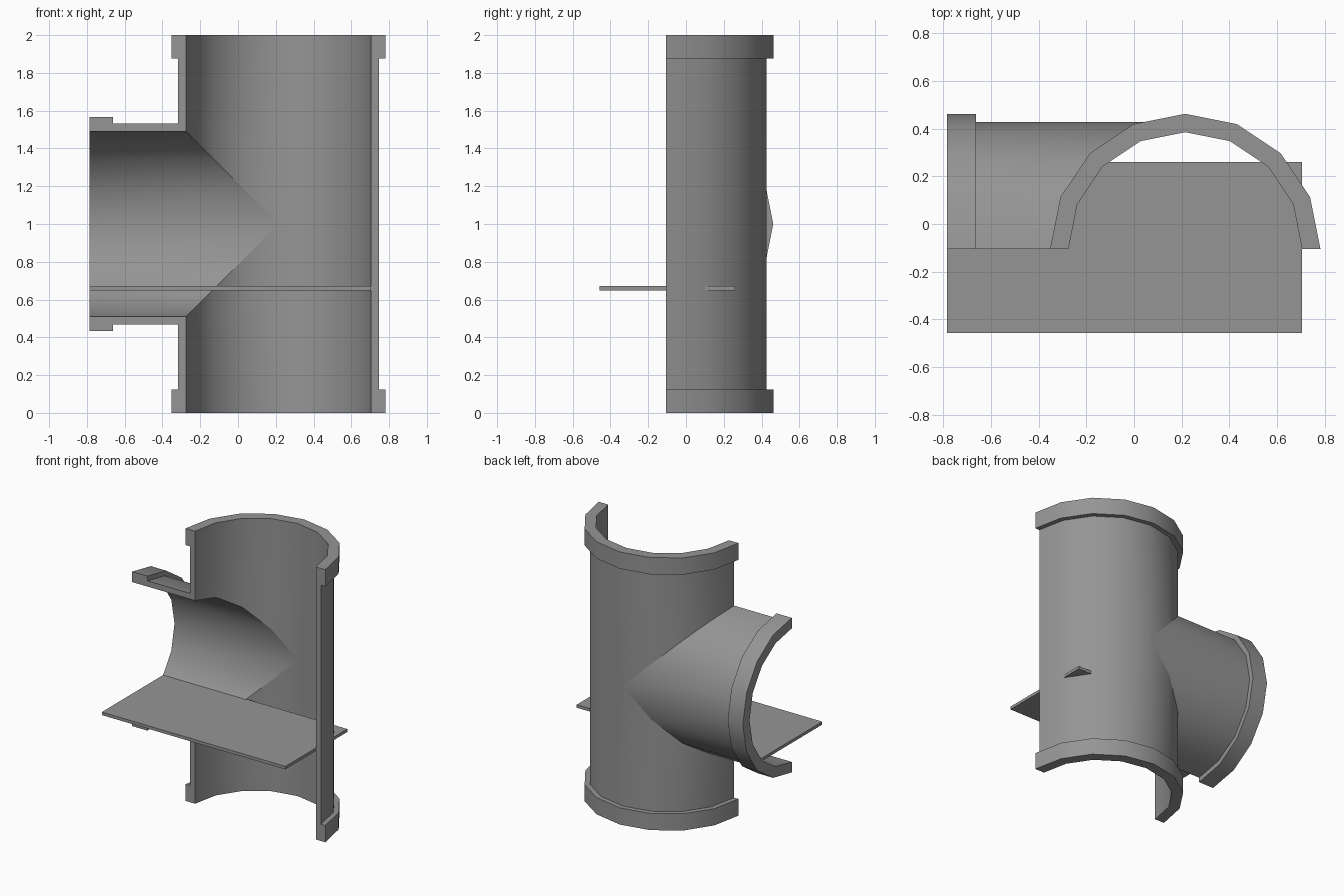
import bpy, bmesh, math
from mathutils import Vector

if "Cube" in bpy.data.objects:
    bpy.data.objects.remove(bpy.data.objects["Cube"])

CENTRE = Vector((0.215, -0.105, 1.0))   # where the pipe axes cross
INNER, WALL, RIM = 0.49, 0.532, 0.567   # bore, pipe and collar radii
LENGTH, STEP = 1.0, 0.877               # arm length, start of collar
SIDES = 8                               # half of a 16-sided pipe
X, Z = Vector((1, 0, 0)), Vector((0, 0, 1))

grey = bpy.data.materials.new("dark_grey")
grey.diffuse_color = (0.3, 0.3, 0.3, 1)
grey.use_nodes = True
grey.node_tree.nodes["Principled BSDF"].inputs["Base Color"].default_value = grey.diffuse_color


def add_arm(bm, along, across, mitre):
    """Half pipe arm with an end collar, trimmed at the joint by mitre(u)."""
    rows = []
    for i in range(SIDES + 1):
        a = math.pi * i / SIDES
        c, s = math.cos(a), math.sin(a)
        profile = [(INNER, mitre(INNER * c)), (INNER, LENGTH), (RIM, LENGTH),
                   (RIM, STEP), (WALL, STEP), (WALL, mitre(WALL * c))]
        rows.append([bm.verts.new(CENTRE + along * d + across * (r * c)
                                  + Vector((0, r * s, 0))) for r, d in profile])
    for p, q in zip(rows, rows[1:]):
        for j in range(5):
            bm.faces.new((p[j], p[j + 1], q[j + 1], q[j]))
    bm.faces.new(rows[0])               # flat cut faces
    bm.faces.new(rows[-1])


def make_pipe(name, directions, across, mitre):
    bm = bmesh.new()
    for direction in directions:
        add_arm(bm, direction, across, mitre)
    bmesh.ops.remove_doubles(bm, verts=bm.verts, dist=1e-4)
    bmesh.ops.recalc_face_normals(bm, faces=bm.faces)
    mesh = bpy.data.meshes.new(name)
    bm.to_mesh(mesh)
    bm.free()
    mesh.materials.append(grey)
    obj = bpy.data.objects.new(name, mesh)
    bpy.context.collection.objects.link(obj)
    bpy.ops.object.select_all(action='DESELECT')
    bpy.context.view_layer.objects.active = obj
    obj.select_set(True)
    bpy.ops.object.shade_smooth_by_angle(angle=math.radians(30))


# Halved tee: upright pipe and side branch meeting at a crisp mitre
make_pipe("main_pipe", (Z, -Z), X, lambda u: max(0.0, -u))
make_pipe("side_branch", (-X,), Z, abs)

# Thin horizontal plate through the pipe
bpy.ops.mesh.primitive_cube_add(size=1, location=(-0.04, -0.099, 0.66))
plate = bpy.context.object
plate.name = "shelf_plate"
plate.scale = (1.49, 0.718, 0.022)
plate.data.materials.append(grey)
